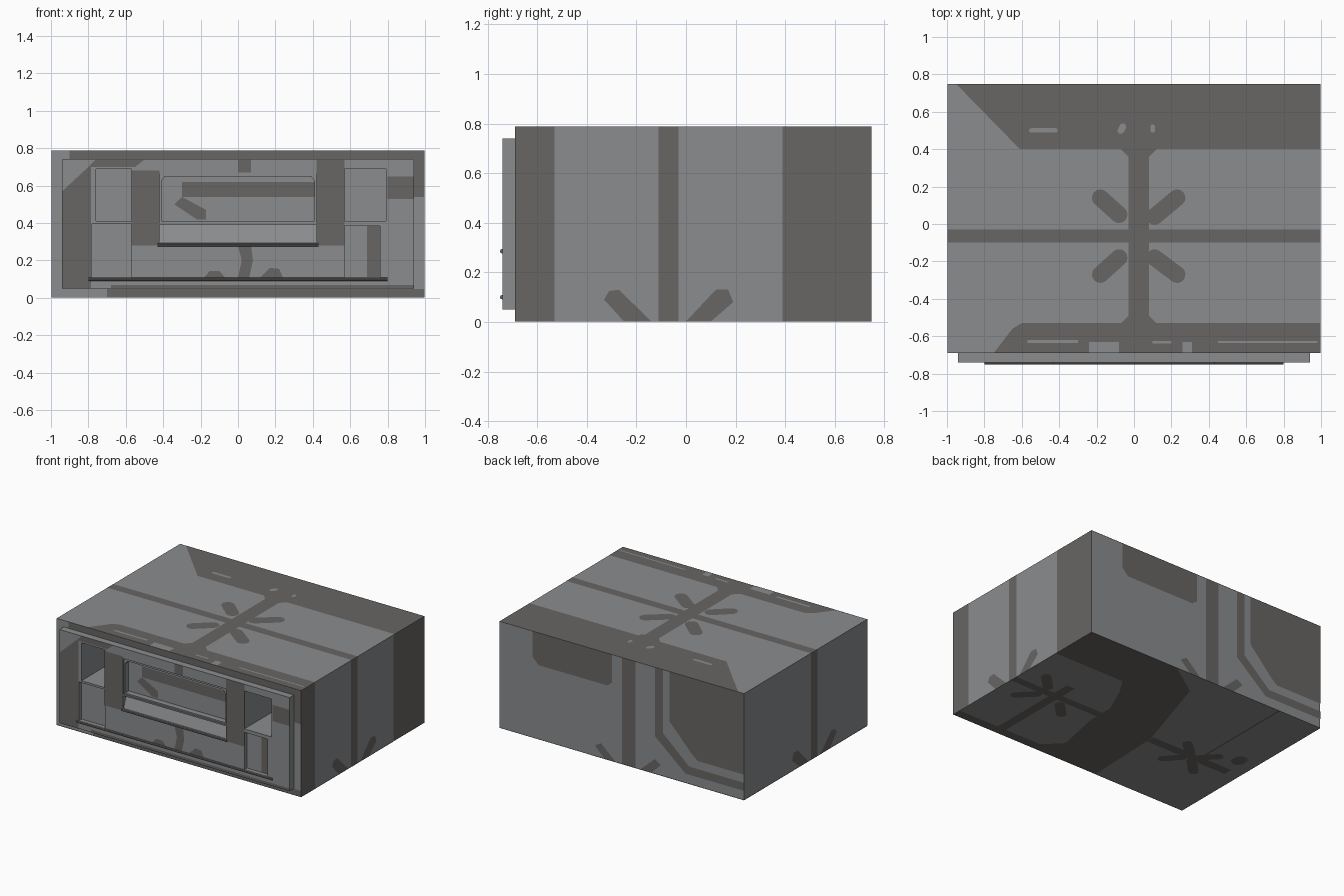
import bpy, bmesh, math
from mathutils import Vector


def material(name, rgb):
    m = bpy.data.materials.new(name)
    m.diffuse_color = (*rgb, 1)
    return m


LIGHT = material("light grey", (0.255, 0.262, 0.27))
DARK = material("dark warm grey", (0.14, 0.133, 0.125))


def make_object(name, bm, mat):
    me = bpy.data.meshes.new(name)
    bm.to_mesh(me)
    bm.free()
    me.materials.append(mat)
    ob = bpy.data.objects.new(name, me)
    bpy.context.collection.objects.link(ob)
    return ob


def prism(name, pts, push, mat=LIGHT):
    """Extrude a flat polygon along a vector."""
    bm = bmesh.new()
    f = bm.faces.new([bm.verts.new(p) for p in pts])
    r = bmesh.ops.extrude_face_region(bm, geom=[f])
    for v in r["geom"]:
        if isinstance(v, bmesh.types.BMVert):
            v.co += Vector(push)
    bmesh.ops.recalc_face_normals(bm, faces=bm.faces)
    return make_object(name, bm, mat)


def rect(a, b, c, d):
    return [(a, c), (b, c), (b, d), (a, d)]


def block(name, x0, x1, y0, y1, z0, z1, mat=LIGHT):
    return prism(name, [(x, y0, z) for x, z in rect(x0, x1, z0, z1)], (0, y1 - y0, 0), mat)


def cut(target, cutter):
    cutter.hide_render = True
    m = target.modifiers.new("cut", "BOOLEAN")
    m.operation = "DIFFERENCE"
    m.solver = "EXACT"
    m.object = cutter
    bpy.context.view_layer.objects.active = target
    bpy.ops.object.modifier_apply(modifier=m.name)


def capsule(x0, y0, x1, y1, r=0.045):
    a = math.atan2(y1 - y0, x1 - x0)
    out = []
    for cx, cy, s in ((x1, y1, a - math.pi / 2), (x0, y0, a + math.pi / 2)):
        out += [(cx + r * math.cos(s + math.pi * i / 8), cy + r * math.sin(s + math.pi * i / 8)) for i in range(9)]
    return out


# Painted patches: each side maps 2D points onto its plane
SIDES = {
    "top": (lambda u, v, o: (u, v, 0.788 + o), (0, 0, 1)),
    "bottom": (lambda u, v, o: (u, v, 0.002 - o), (0, 0, -1)),
    "right": (lambda u, v, o: (0.998 + o, u, v), (1, 0, 0)),
    "left": (lambda u, v, o: (-0.998 - o, u, v), (-1, 0, 0)),
    "back": (lambda u, v, o: (u, 0.748 + o, v), (0, 1, 0)),
    "rim": (lambda u, v, o: (u, -0.69 - o, v), (0, -1, 0)),
    "panel": (lambda u, v, o: (u, -0.74 - o, v), (0, -1, 0)),
}


def paint(side, polys, mat=DARK, layer=1):
    place, n = SIDES[side]
    bm = bmesh.new()
    for p in polys:
        f = bm.faces.new([bm.verts.new(place(u, v, 0.001 * layer)) for u, v in p])
        f.normal_update()
        if f.normal.dot(Vector(n)) < 0:
            f.normal_flip()
    make_object(f"{side}_camouflage_{layer}", bm, mat)


# Main case and raised front panel
body = block("case_body", -0.998, 0.998, -0.69, 0.748, 0.002, 0.788)
panel = block("front_panel", -0.94, 0.94, -0.74, -0.69, 0.05, 0.74)

# Deep upper side openings and shallow lower side pockets
cutters = []
for i, (a, b) in enumerate(((-0.76, -0.57), (0.57, 0.79))):
    c = block(f"slot_cutter_{i}", a, b, -0.8, -0.42, 0.41, 0.69)
    cut(panel, c)
    cut(body, c)
    cutters.append(c)
for i, (a, b, t) in enumerate(((-0.78, -0.57, 0.395), (0.57, 0.76, 0.385))):
    c = block(f"pocket_cutter_{i}", a, b, -0.8, -0.71, 0.11, t)
    cut(panel, c)
    cutters.append(c)

# Centre window with chamfered top corners, and sloped tray below it
c = block("window_frame_cutter", -0.42, 0.42, -0.8, -0.732, 0.40, 0.665)
cut(panel, c)
cutters.append(c)
win = [(-0.41, 0.41), (0.41, 0.41), (0.41, 0.625), (0.39, 0.65), (-0.39, 0.65), (-0.41, 0.625)]
c = prism("window_cutter", [(x, -0.8, z) for x, z in win], (0, 0.2, 0))
cut(panel, c)
cutters.append(c)
tray = [(-0.8, 0.295), (-0.735, 0.295), (-0.70, 0.39), (-0.8, 0.39)]
c = prism("tray_cutter", [(-0.42, y, z) for y, z in tray], (0.84, 0, 0))
cut(panel, c)
cutters.append(c)
for c in cutters:
    bpy.data.objects.remove(c, do_unlink=True)

# Round-edged lips under the pockets and the tray
for name, w, z in (("lower_lip", 0.80, 0.10), ("tray_lip", 0.43, 0.285)):
    ring = [(-w, -0.741 + 0.009 * math.cos(t * math.pi / 4), z + 0.009 * math.sin(t * math.pi / 4)) for t in range(8)]
    prism(name, ring, (2 * w, 0, 0), DARK)

# Camouflage: top
paint("top", [
    [(-0.95, 0.748), (-0.61, 0.40), (0.998, 0.40), (0.998, 0.748)],
    [(-0.75, -0.69), (0.998, -0.69), (0.998, -0.53), (-0.60, -0.53), (-0.65, -0.56)],
    rect(-0.03, 0.08, -0.53, 0.40), rect(-0.998, 0.998, -0.10, -0.03),
    [(-0.07, 0.40), (-0.03, 0.36), (0.08, 0.36), (0.12, 0.40)],
    [(-0.07, -0.53), (0.12, -0.53), (0.08, -0.49), (-0.03, -0.49)],
    capsule(-0.18, 0.14, -0.08, 0.05), capsule(0.23, 0.14, 0.11, 0.04),
    capsule(-0.18, -0.27, -0.08, -0.18), capsule(0.23, -0.27, 0.11, -0.18)])
paint("top", [rect(-0.57, -0.30, -0.637, -0.62), rect(-0.24, -0.08, -0.69, -0.63), rect(0.1, 0.2, -0.64, -0.625),
              rect(0.26, 0.31, -0.69, -0.63), rect(0.45, 0.98, -0.637, -0.625),
              capsule(-0.55, 0.50, -0.42, 0.50, 0.012), capsule(-0.07, 0.50, -0.06, 0.52, 0.018),
              capsule(0.1, 0.50, 0.1, 0.52, 0.012)], LIGHT, 2)

# Camouflage: left and right sides
stripe = [rect(-0.11, -0.03, 0.002, 0.788)]
spots = [[(-0.33, 0.09), (-0.31, 0.125), (-0.27, 0.13), (-0.14, 0.002), (-0.25, 0.002)],
         [(0.0, 0.002), (0.12, 0.13), (0.17, 0.13), (0.19, 0.08), (0.10, 0.002)]]
paint("right", stripe + spots + [rect(0.39, 0.748, 0.002, 0.788), rect(-0.69, -0.53, 0.002, 0.788)])
paint("left", stripe + spots)

# Camouflage: back
paint("back", [
    [(0.73, 0.788), (0.73, 0.60), (0.68, 0.55), (0.12, 0.55), (0.08, 0.58), (0.08, 0.788)],
    rect(-0.11, 0.0, 0.002, 0.788),
    [(-0.27, 0.788), (-0.27, 0.28), (-0.52, 0.07), (-0.998, 0.07), (-0.998, 0.13), (-0.55, 0.13),
     (-0.335, 0.32), (-0.335, 0.788)],
    [(-0.39, 0.788), (-0.39, 0.42), (-0.57, 0.23), (-0.62, 0.19), (-0.998, 0.19), (-0.998, 0.788)],
    [(0.05, 0.002), (0.17, 0.11), (0.22, 0.08), (0.14, 0.002)],
    [(-0.15, 0.002), (-0.27, 0.11), (-0.32, 0.08), (-0.24, 0.002)]])

# Camouflage: underside, dark with two light fields that carry crosses
paint("bottom", [rect(-0.998, 0.998, -0.69, 0.748)])
paint("bottom", [
    [(0.998, 0.38), (0.42, 0.38), (0.35, 0.27), (0.25, 0.05), (0.25, -0.15), (0.18, -0.5), (0.3, -0.62), (0.998, -0.62)],
    [(0.25, 0.748), (-0.01, 0.57), (-0.22, -0.09), (-0.24, -0.69), (-0.998, -0.69), (-0.998, 0.748)]], LIGHT, 2)
paint("bottom", [
    rect(0.25, 0.998, -0.09, -0.03), rect(0.60, 0.67, -0.62, 0.1),
    capsule(0.85, 0.1, 0.75, 0.0, 0.035), capsule(0.85, -0.22, 0.75, -0.12, 0.035),
    capsule(0.45, -0.22, 0.54, -0.13, 0.035),
    rect(-0.9, -0.22, -0.13, -0.06), rect(-0.645, -0.63, -0.1, 0.748),
    capsule(-0.72, 0.02, -0.64, -0.06, 0.035), capsule(-0.45, 0.02, -0.54, -0.06, 0.035),
    capsule(-0.72, -0.24, -0.62, -0.14, 0.035), capsule(-0.45, -0.24, -0.54, -0.14, 0.035),
    capsule(-0.86, 0.06, -0.86, 0.08, 0.05)], DARK, 3)

# Camouflage: front rim, panel face and window back
paint("rim", [
    rect(-0.9, 0.998, 0.742, 0.788), rect(-0.7, 0.998, 0.002, 0.048), rect(0.942, 0.998, 0.54, 0.742),
    rect(-0.30, 0.41, 0.54, 0.62), [(-0.34, 0.50), (-0.30, 0.54), (-0.17, 0.47), (-0.17, 0.42), (-0.22, 0.42)]])
paint("panel", [
    [(-0.94, 0.05), (-0.94, 0.57), (-0.80, 0.70), (-0.785, 0.70), (-0.785, 0.05)],
    [(-0.80, 0.70), (-0.76, 0.74), (-0.5, 0.74), (-0.55, 0.70)],
    rect(-0.57, -0.42, 0.28, 0.68), rect(0.42, 0.57, 0.28, 0.74), rect(0.80, 0.94, 0.53, 0.65),
    rect(0.0, 0.07, 0.67, 0.74), [(0.0, 0.28), (0.07, 0.28), (0.08, 0.2), (0.06, 0.11), (0.0, 0.11), (0.02, 0.2)],
    [(-0.18, 0.11), (-0.15, 0.145), (-0.10, 0.145), (-0.07, 0.11)],
    [(0.12, 0.11), (0.17, 0.16), (0.22, 0.155), (0.24, 0.11)], rect(-0.68, 0.94, 0.05, 0.07)])

# Dark stripe on the right pocket back
block("pocket_stripe", 0.69, 0.758, -0.712, -0.708, 0.112, 0.383, DARK)
